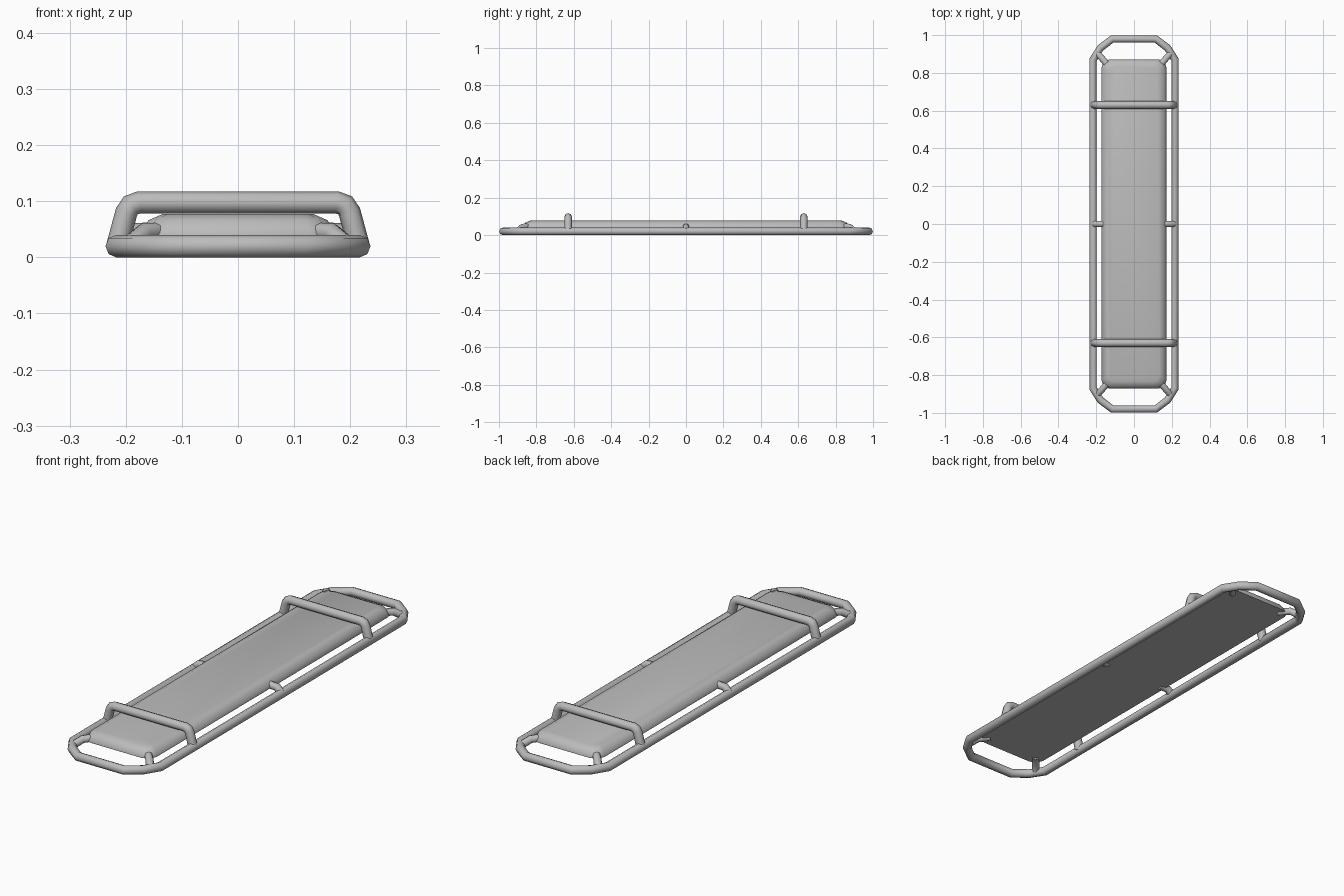
import bpy, bmesh, math

cube = bpy.data.objects.get("Cube")
if cube:
    bpy.data.objects.remove(cube, do_unlink=True)

grey = bpy.data.materials.new("light_grey")
grey.use_nodes = True
COLOUR = (0.5, 0.5, 0.5, 1)
grey.diffuse_color = COLOUR
grey.node_tree.nodes["Principled BSDF"].inputs["Base Color"].default_value = COLOUR


def finish(obj):
    obj.data.materials.append(grey)
    bpy.ops.object.select_all(action='DESELECT')
    obj.select_set(True)
    bpy.context.view_layer.objects.active = obj
    if obj.type == 'CURVE':
        bpy.ops.object.convert(target='MESH')
    bpy.ops.object.shade_smooth_by_angle(angle=math.radians(50))


def tube(name, points, radius, closed=False):
    curve = bpy.data.curves.new(name, 'CURVE')
    curve.dimensions = '3D'
    curve.twist_mode = 'Z_UP'
    curve.bevel_depth = radius
    curve.bevel_resolution = 2
    curve.use_fill_caps = not closed
    spline = curve.splines.new('POLY')
    spline.points.add(len(points) - 1)
    for p, co in zip(spline.points, points):
        p.co = (*co, 1)
    spline.use_cyclic_u = closed
    obj = bpy.data.objects.new(name, curve)
    bpy.context.collection.objects.link(obj)
    finish(obj)


def around(quarter):
    """Mirror one corner's plan points into a full closed outline."""
    back = quarter[::-1]
    return (quarter + [(-x, y) for x, y in back]
            + [(-x, -y) for x, y in quarter] + [(x, -y) for x, y in back])


# Flat cushion-like panel with stepped bevel and clipped corners
def panel():
    levels = [(0.172, 0.037), (0.172, 0.043), (0.16, 0.066), (0.135, 0.077)]
    bm = bmesh.new()
    loops = []
    for half, z in levels:
        end = half + 0.7
        cut = 0.25 * half
        plan = around([(half, end - cut), (half - 0.3 * cut, end - 0.3 * cut),
                       (half - cut, end)])
        loops.append([bm.verts.new((x, y, z)) for x, y in plan])
    for low, high in zip(loops, loops[1:]):
        for i in range(len(low)):
            j = (i + 1) % len(low)
            bm.faces.new((low[i], low[j], high[j], high[i]))
    bm.faces.new(loops[0][::-1])
    bm.faces.new(loops[-1])
    bmesh.ops.recalc_face_normals(bm, faces=bm.faces)
    mesh = bpy.data.meshes.new("panel")
    bm.to_mesh(mesh)
    bm.free()
    obj = bpy.data.objects.new("panel", mesh)
    bpy.context.collection.objects.link(obj)
    finish(obj)


panel()

# Outer tubular frame
corner = [(0.217, 0.87), (0.178, 0.932), (0.115, 0.98)]
tube("outer_frame", [(x, y, 0.02) for x, y in around(corner)], 0.02, True)

# Raised hoops crossing the panel
arch = [(0.215, 0.02), (0.199, 0.08), (0.191, 0.093), (0.176, 0.098)]
for label, y in (("front", -0.63), ("back", 0.63)):
    path = arch + [(-x, z) for x, z in arch[::-1]]
    tube(label + "_hoop", [(x, y, z) for x, z in path], 0.02)

# Short brackets joining the frame to the panel
for side, sx in (("left", 1), ("right", -1)):
    tube(side + "_middle_bracket",
         [(sx * 0.215, 0, 0.025), (sx * 0.195, 0, 0.044), (sx * 0.15, 0, 0.046)], 0.017)
    for label, sy in (("front", -1), ("back", 1)):
        tube(f"{label}_{side}_bracket",
             [(sx * 0.193, sy * 0.903, 0.022), (sx * 0.168, sy * 0.875, 0.044),
              (sx * 0.13, sy * 0.83, 0.046)], 0.017)
